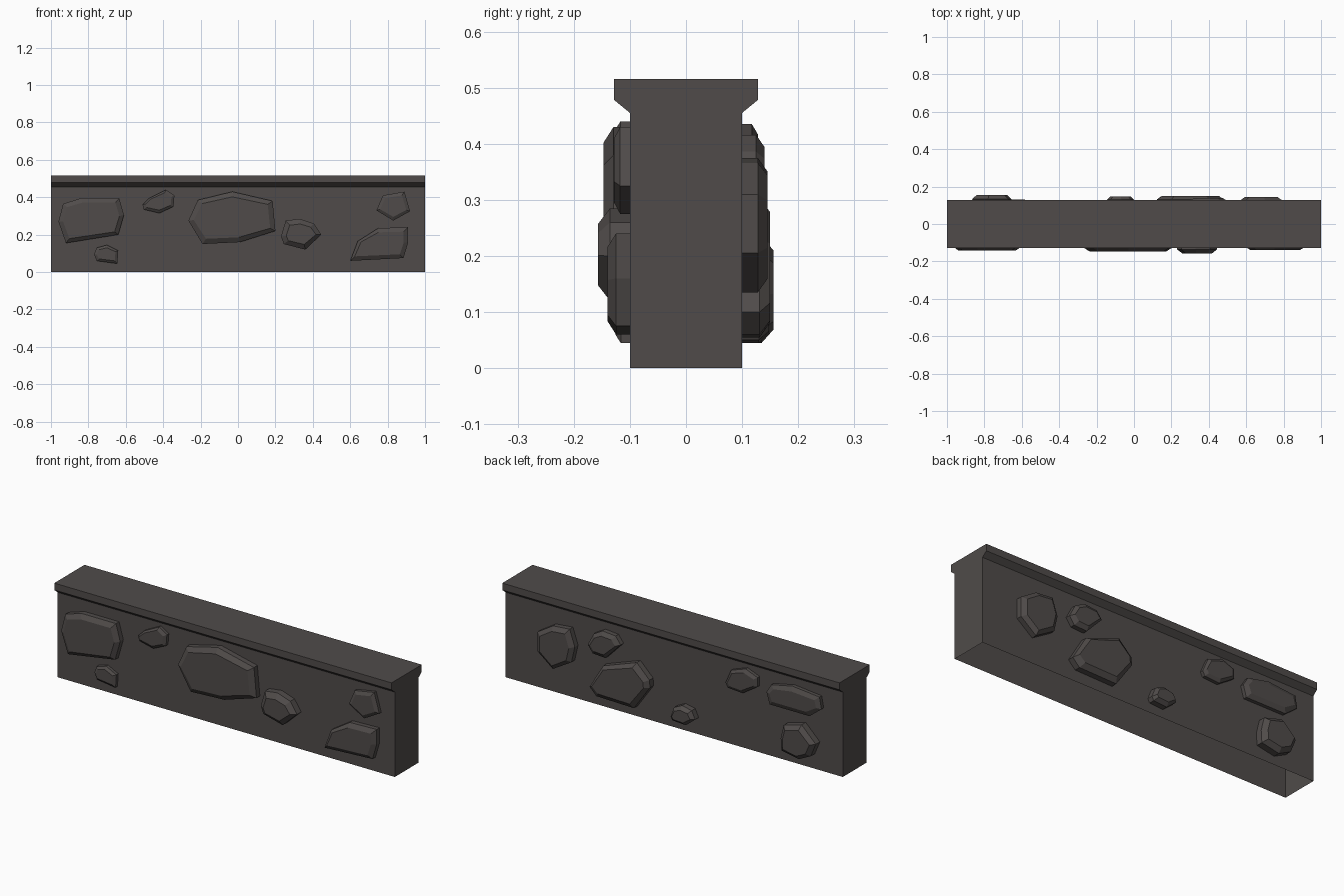
import bpy, bmesh

if "Cube" in bpy.data.objects:
    bpy.data.objects.remove(bpy.data.objects["Cube"])

stone_mat = bpy.data.materials.new("dark warm grey")
stone_mat.diffuse_color = (0.08, 0.071, 0.068, 1)
stone_mat.use_nodes = True
stone_mat.node_tree.nodes["Principled BSDF"].inputs["Base Color"].default_value = stone_mat.diffuse_color


def finish(name, bm):
    me = bpy.data.meshes.new(name)
    bm.to_mesh(me)
    bm.free()
    me.materials.append(stone_mat)
    ob = bpy.data.objects.new(name, me)
    bpy.context.collection.objects.link(ob)


# Wall with flared coping: mirrored profile swept along x, open underneath
half = [(0.1, 0), (0.1, 0.455), (0.128, 0.478), (0.128, 0.515)]
profile = half + [(-y, z) for y, z in reversed(half)]
bm = bmesh.new()
left = [bm.verts.new((-1, y, z)) for y, z in profile]
right = [bm.verts.new((1, y, z)) for y, z in profile]
for i in range(len(profile) - 1):
    bm.faces.new((left[i], right[i], right[i + 1], left[i + 1]))
bm.faces.new(left)
bm.faces.new(right[::-1])
bmesh.ops.recalc_face_normals(bm, faces=bm.faces)
finish("wall", bm)


def stone(name, side, depth, pts, inset=0.024):
    """Chamfered stone standing out of the wall; side is -1 front, +1 back."""
    n = len(pts)
    xs, zs = [p[0] for p in pts], [p[1] for p in pts]
    cx, cz = (min(xs) + max(xs)) / 2, (min(zs) + max(zs)) / 2
    sx = 1 - inset / ((max(xs) - min(xs)) / 2)
    sz = 1 - inset / ((max(zs) - min(zs)) / 2)
    out = depth - 0.1
    bm = bmesh.new()
    rings = []
    for y, fx, fz in ((0.1, 1, 1), (0.1 + out * 0.62, 1, 1), (depth, sx, sz)):
        rings.append([bm.verts.new((cx + (x - cx) * fx, side * y, cz + (z - cz) * fz))
                      for x, z in pts])
    for a, b in zip(rings, rings[1:]):
        for i in range(n):
            j = (i + 1) % n
            bm.faces.new((a[i], a[j], b[j], b[i]))
    bm.faces.new(rings[-1])
    base = bm.faces.new(rings[0][::-1])
    bmesh.ops.recalc_face_normals(bm, faces=bm.faces)
    bmesh.ops.delete(bm, geom=[base], context='FACES_ONLY')
    finish(name, bm)


# Front stones
stone("front_stone_left", -1, 0.143, [(-.96, .27), (-.935, .365), (-.84, .395), (-.635, .395),
      (-.61, .305), (-.64, .2), (-.92, .155)])
stone("front_stone_small_upper", -1, 0.127, [(-.51, .36), (-.475, .395), (-.385, .44), (-.34, .41),
      (-.345, .35), (-.42, .315), (-.505, .335)], 0.016)
stone("front_stone_centre", -1, 0.147, [(-.265, .275), (-.215, .385), (-.03, .43), (.185, .38),
      (.2, .22), (.01, .16), (-.19, .15)], 0.028)
stone("front_stone_right_of_centre", -1, 0.157, [(.23, .19), (.255, .275), (.33, .285), (.405, .26),
      (.445, .2), (.36, .12), (.245, .15)], 0.028)
stone("front_stone_upper_right", -1, 0.128, [(.74, .33), (.775, .41), (.89, .43), (.92, .325),
      (.83, .275)], 0.02)
stone("front_stone_lower_right", -1, 0.14, [(.6, .06), (.64, .165), (.75, .235), (.91, .24),
      (.91, .16), (.885, .075)])
stone("front_stone_small_lower", -1, 0.126, [(-.77, .095), (-.755, .13), (-.7, .145), (-.64, .115),
      (-.645, .045), (-.755, .06)], 0.015)

# Back stones
stone("back_stone_right", 1, 0.145, [(.79, .31), (.7, .366), (.6, .375), (.57, .287), (.59, .2),
      (.7, .135), (.79, .205)])
stone("back_stone_upper_right", 1, 0.14, [(.495, .32), (.46, .386), (.407, .416), (.33, .409),
      (.3, .369), (.39, .275), (.466, .28)], 0.022)
stone("back_stone_large", 1, 0.15, [(.48, .1), (.4, .233), (.2, .304), (.125, .23), (.122, .19),
      (.217, .055), (.44, .06)], 0.026)
stone("back_stone_small_lower", 1, 0.148, [(0, .07), (-.02, .122), (-.068, .145), (-.125, .133),
      (-.145, .09), (-.09, .045), (-.01, .05)], 0.018)
stone("back_stone_small_upper", 1, 0.128, [(-.317, .33), (-.35, .405), (-.436, .435), (-.507, .407),
      (-.507, .358), (-.418, .3), (-.33, .306)], 0.018)
stone("back_stone_long", 1, 0.131, [(-.561, .346), (-.59, .392), (-.715, .418), (-.875, .402),
      (-.887, .34), (-.816, .284), (-.579, .284)])
stone("back_stone_left", 1, 0.156, [(-.656, .13), (-.674, .204), (-.78, .234), (-.864, .152),
      (-.834, .08), (-.763, .045), (-.66, .065)])
